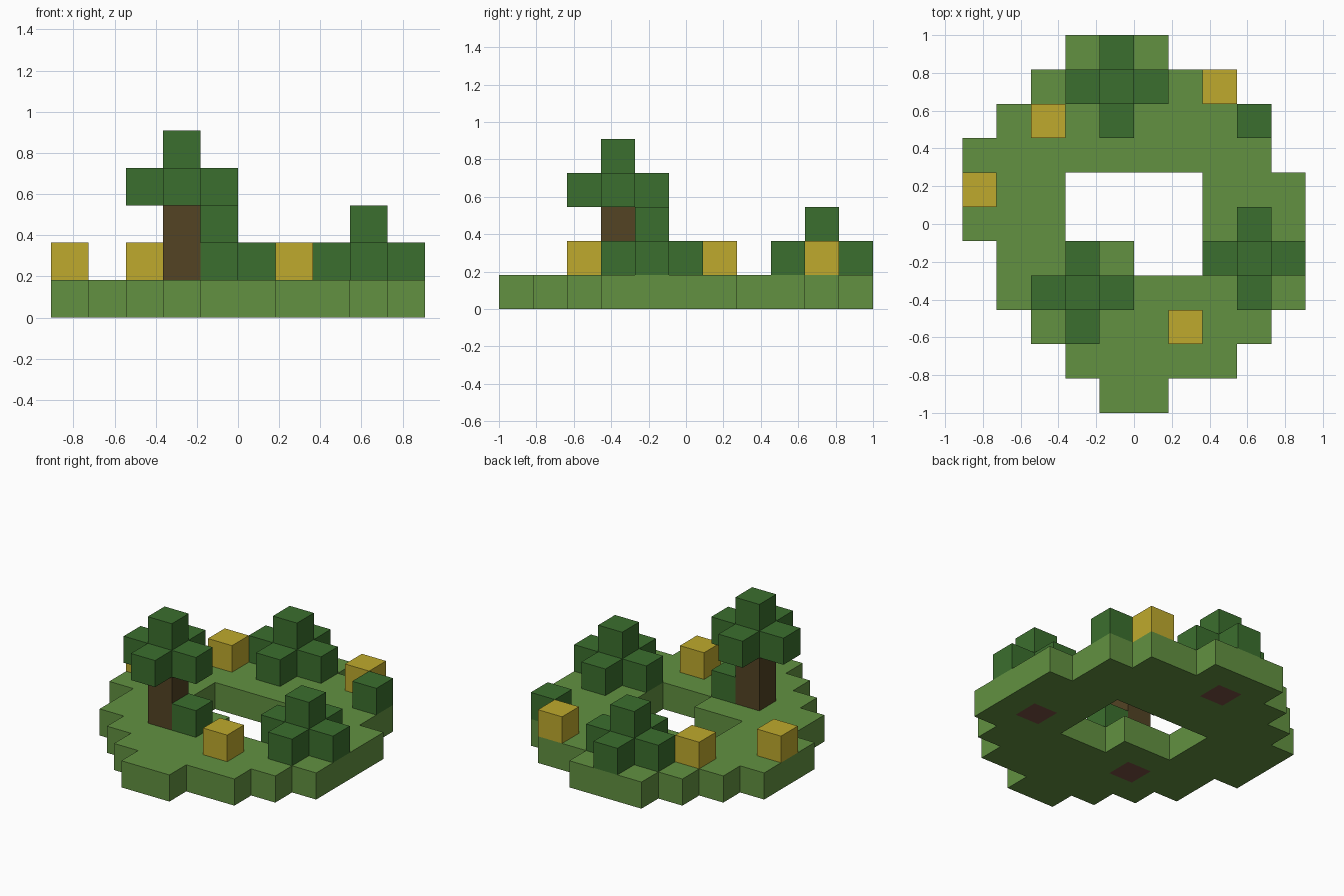
import bpy
import bmesh
from mathutils import Vector

if "Cube" in bpy.data.objects:
    bpy.data.objects.remove(bpy.data.objects["Cube"], do_unlink=True)

UNIT = 2 / 11                      # edge of one block
ORIGIN = Vector((-5, -5.5, 0))     # corner of the block grid


def linear(c):
    c /= 255
    return c / 12.92 if c <= 0.04045 else ((c + 0.055) / 1.055) ** 2.4


def material(name, *rgb):
    colour = [linear(c) for c in rgb] + [1]
    mat = bpy.data.materials.new(name)
    mat.use_nodes = True
    mat.diffuse_color = colour
    mat.node_tree.nodes["Principled BSDF"].inputs["Base Color"].default_value = colour
    return mat


grass = material("grass_green", 98, 145, 65)
leaf = material("leaf_green", 59, 111, 46)
yellow = material("flower_yellow", 191, 170, 45)
bark = material("bark_brown", 83, 67, 36)
root = material("root_brown", 120, 80, 66)


def blocks(name, cells, mat):
    """Join grid blocks into one shell, leaving out faces between neighbours."""
    cells = set(cells)
    bm = bmesh.new()
    for cell in cells:
        centre = Vector(cell) + Vector((0.5, 0.5, 0.5))
        for axis in range(3):
            for sign in (-1, 1):
                normal = Vector((0, 0, 0))
                normal[axis] = sign
                if tuple(int(a + b) for a, b in zip(cell, normal)) in cells:
                    continue
                u = Vector((0, 0, 0))
                u[(axis + 1) % 3] = 0.5
                v = normal.cross(u)
                mid = centre + normal / 2
                corners = (mid - u - v, mid + u - v, mid + u + v, mid - u + v)
                bm.faces.new([bm.verts.new((p + ORIGIN) * UNIT) for p in corners])
    bmesh.ops.remove_doubles(bm, verts=bm.verts, dist=0.001)
    bm.normal_update()
    mesh = bpy.data.meshes.new(name)
    bm.to_mesh(mesh)
    bm.free()
    mesh.materials.append(mat)
    obj = bpy.data.objects.new(name, mesh)
    bpy.context.collection.objects.link(obj)
    return obj


def crown(x, y, z):
    """Plus-shaped layer of leaves with one block on top."""
    return [(x, y, z), (x + 1, y, z), (x - 1, y, z),
            (x, y + 1, z), (x, y - 1, z), (x, y, z + 1)]


# Ground ring: first and last block of each row, front to back
rows = [(4, 5), (3, 7), (2, 8), (1, 9), (1, 9), (0, 9),
        (0, 9), (0, 8), (1, 8), (2, 7), (3, 5)]
pond = {(x, y) for x in range(3, 7) for y in range(4, 7)} - {(3, 4), (4, 4)}
plants = {"tall_tree": (3, 3), "back_tree": (4, 9), "left_tree": (8, 4)}
ground = [(x, y, 0) for y, (a, b) in enumerate(rows) for x in range(a, b + 1)
          if (x, y) not in pond and (x, y) not in plants.values()]
blocks("ground", ground, grass)

# Trees, each with a root block set into the ground
for name, (x, y) in plants.items():
    blocks(name + "_root", [(x, y, 0)], root)
    height = 3 if name == "tall_tree" else 1
    if height > 1:
        blocks(name + "_trunk", [(x, y, z) for z in range(1, height)], bark)
    blocks(name + "_leaves", crown(x, y, height), leaf)

# Single bushes
for name, x, y in (("front_bush", 4, 3), ("back_bush", 8, 8)):
    blocks(name, [(x, y, 1)], leaf)

# Yellow flower blocks
for i, (x, y) in enumerate([(6, 2), (0, 6), (2, 8), (7, 9)], 1):
    blocks(f"flower_{i}", [(x, y, 1)], yellow)
